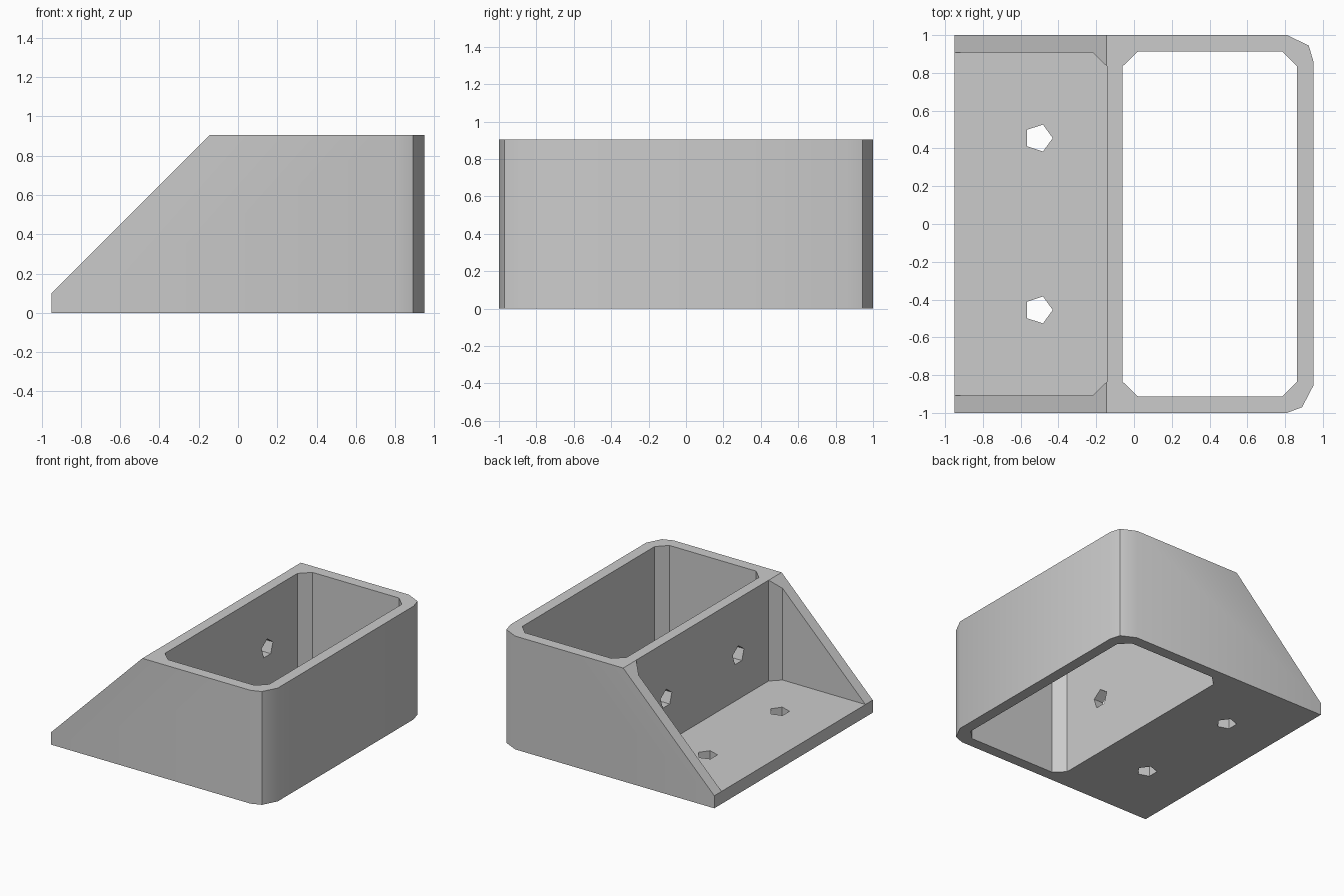
import bpy, bmesh, math
from mathutils import Vector

cube = bpy.data.objects.get("Cube")
if cube:
    bpy.data.objects.remove(cube, do_unlink=True)

HEIGHT = 0.905
FLOOR = 0.1
HOLE_Y = 0.455

grey = bpy.data.materials.new("plain_grey")
grey.use_nodes = True
colour = (0.6, 0.6, 0.6, 1)
grey.diffuse_color = colour
grey.node_tree.nodes["Principled BSDF"].inputs["Base Color"].default_value = colour


def prism(name, points, sweep):
    """Extrude a closed outline along the sweep vector."""
    bm = bmesh.new()
    face = bm.faces.new([bm.verts.new(p) for p in points])
    new = bmesh.ops.extrude_face_region(bm, geom=[face])["geom"]
    verts = [v for v in new if isinstance(v, bmesh.types.BMVert)]
    bmesh.ops.translate(bm, verts=verts, vec=Vector(sweep))
    bmesh.ops.recalc_face_normals(bm, faces=bm.faces)
    mesh = bpy.data.meshes.new(name)
    bm.to_mesh(mesh)
    bm.free()
    mesh.materials.append(grey)
    obj = bpy.data.objects.new(name, mesh)
    bpy.context.collection.objects.link(obj)
    return obj


def cut(target, cutter):
    """Subtract the cutter from the target, then discard it."""
    mod = target.modifiers.new("cut", "BOOLEAN")
    mod.operation = "DIFFERENCE"
    mod.solver = "EXACT"
    mod.object = cutter
    bpy.context.view_layer.objects.active = target
    bpy.ops.object.modifier_apply(modifier=mod.name)
    bpy.data.objects.remove(cutter, do_unlink=True)


def mirrored(half, z):
    """Complete a +y half outline by mirroring it to -y."""
    return [(x, y, z) for x, y in half] + [(x, -y, z) for x, y in reversed(half)]


def pentagon(radius):
    return [(radius * math.cos(i * math.tau / 5), radius * math.sin(i * math.tau / 5))
            for i in range(5)]


# Body block with two coarsely rounded corners
outline = [(-0.95, -1), (0.81, -1), (0.89, -0.97), (0.95, -0.855),
           (0.95, 0.86), (0.925, 0.945), (0.81, 1), (-0.95, 1)]
body = prism("bracket_body", [(x, y, 0) for x, y in outline], (0, 0, HEIGHT))

# Open rectangular sleeve with chamfered corners
sleeve = [(-0.06, 0.835), (0.02, 0.912), (0.785, 0.912), (0.862, 0.835)]
cut(body, prism("sleeve_cutter", mirrored(sleeve, -0.1), (0, 0, 1.2)))

# Mounting pocket above the base plate
pocket = [(-1.1, 0.908), (-0.218, 0.908), (-0.144, 0.835)]
cut(body, prism("pocket_cutter", mirrored(pocket, FLOOR), (0, 0, 1)))

# Sloped side cheeks
slope = [(-1.1, -1.2, -0.05), (-0.05, -1.2, 1), (-1.1, -1.2, 1)]
cut(body, prism("slope_cutter", slope, (0, 2.4, 0)))

# Screw holes through the base plate and the upright wall
for side in (-1, 1):
    ring = pentagon(0.075)
    plate = [(-0.505 + a, side * HOLE_Y + b, -0.1) for a, b in ring]
    cut(body, prism("plate_hole_cutter", plate, (0, 0, 0.3)))
    wall = [(-0.25, side * HOLE_Y + b, 0.453 + a) for a, b in ring]
    cut(body, prism("wall_hole_cutter", wall, (0.3, 0, 0)))

bpy.ops.object.select_all(action="DESELECT")
body.select_set(True)
bpy.context.view_layer.objects.active = body
bpy.ops.object.shade_smooth_by_angle(angle=math.radians(30))
